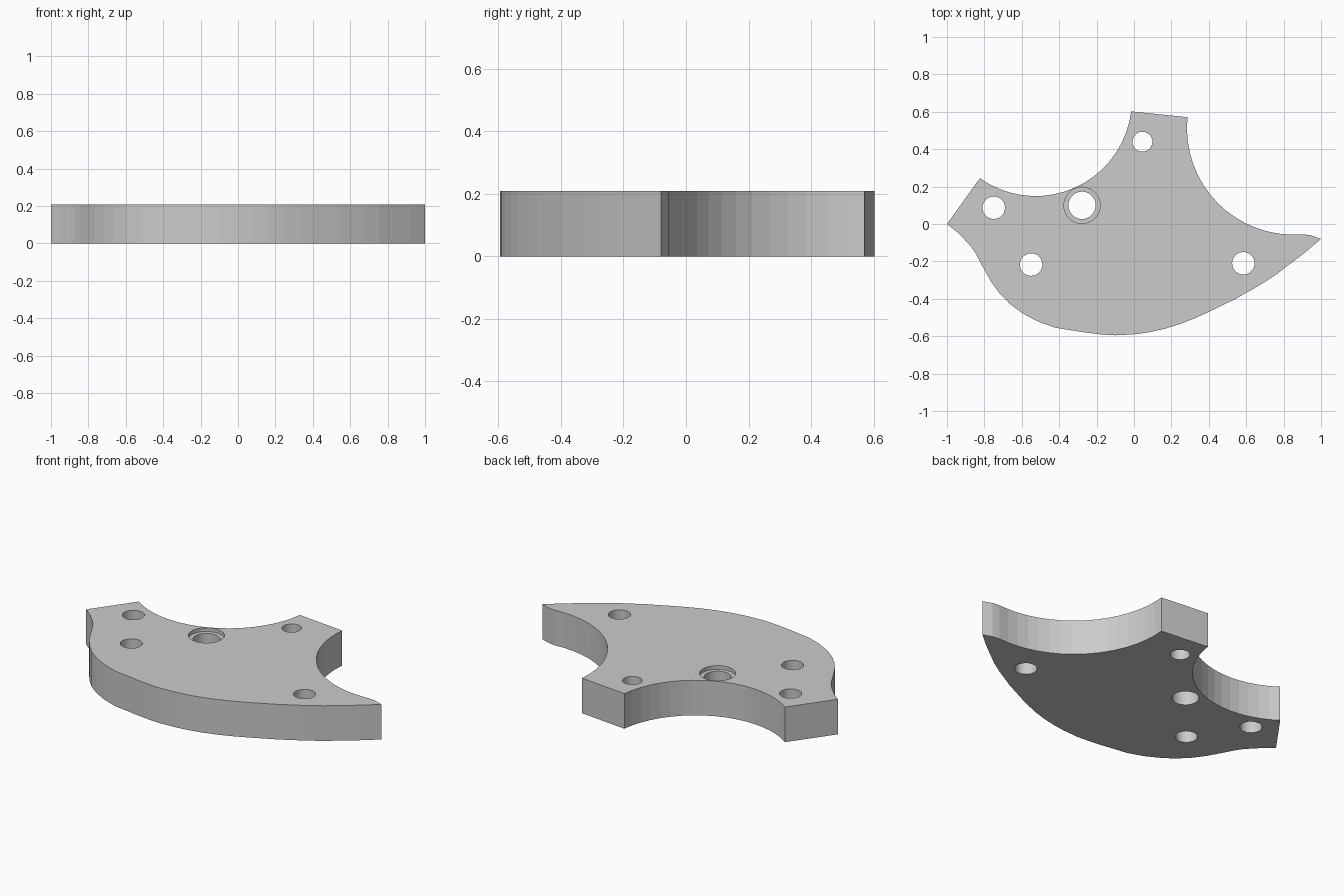
import bpy, bmesh, math
from mathutils import Vector

if "Cube" in bpy.data.objects:
    bpy.data.objects.remove(bpy.data.objects["Cube"])

H = 0.209  # plate thickness


def arc(center, start, end, n):
    """Counter-clockwise arc from start to end, radius blended between both ends."""
    c, s, e = Vector(center), Vector(start) - Vector(center), Vector(end) - Vector(center)
    a0, a1 = math.atan2(s.y, s.x), math.atan2(e.y, e.x)
    if a1 < a0:
        a1 += 2 * math.pi
    pts = []
    for i in range(n + 1):
        t = i / n
        a, r = a0 + (a1 - a0) * t, s.length + (e.length - s.length) * t
        pts.append((c.x + r * math.cos(a), c.y + r * math.sin(a)))
    return pts


def prism(name, pts, z0, z1):
    """Closed solid from a flat outline."""
    bm = bmesh.new()
    face = bm.faces.new([bm.verts.new((x, y, z0)) for x, y in pts])
    ext = bmesh.ops.extrude_face_region(bm, geom=[face])
    top = [v for v in ext["geom"] if isinstance(v, bmesh.types.BMVert)]
    bmesh.ops.translate(bm, verts=top, vec=(0, 0, z1 - z0))
    bmesh.ops.recalc_face_normals(bm, faces=bm.faces)
    mesh = bpy.data.meshes.new(name)
    bm.to_mesh(mesh)
    bm.free()
    obj = bpy.data.objects.new(name, mesh)
    bpy.context.collection.objects.link(obj)
    return obj


def drill(plate, x, y, r, z0=-0.1, z1=H + 0.1, n=40):
    """Cut a round hole and remove the cutter."""
    pts = [(x + r * math.cos(2 * math.pi * i / n), y + r * math.sin(2 * math.pi * i / n))
           for i in range(n)]
    cutter = prism("hole_cutter", pts, z0, z1)
    cutter.hide_render = True
    mod = plate.modifiers.new("hole", 'BOOLEAN')
    mod.operation, mod.solver, mod.object = 'DIFFERENCE', 'EXACT', cutter
    bpy.context.view_layer.objects.active = plate
    bpy.ops.object.modifier_apply(modifier=mod.name)
    bpy.data.objects.remove(cutter)


# Plate outline: left scallop, top tab, right scallop, then the bowed lower edge
left_scallop = arc((-0.53, 0.662), (-0.824, 0.245), (-0.015, 0.602), 18)
right_scallop = arc((0.853, 0.512), (0.286, 0.571), (0.90, -0.055), 16)
lower_edge = [(0.945, -0.06), (1, -0.08), (0.92, -0.148), (0.834, -0.214), (0.755, -0.274),
              (0.674, -0.326), (0.54, -0.402), (0.40, -0.47), (0.325, -0.504), (0.246, -0.535),
              (0.165, -0.56), (0.085, -0.578), (0, -0.59), (-0.10, -0.595), (-0.18, -0.59),
              (-0.26, -0.58), (-0.42, -0.555), (-0.515, -0.521), (-0.60, -0.475),
              (-0.665, -0.426), (-0.72, -0.369), (-0.764, -0.309), (-0.80, -0.245),
              (-0.845, -0.16), (-0.87, -0.123), (-0.904, -0.085), (-0.945, -0.044), (-1, 0)]
plate = prism("mounting_plate", left_scallop + right_scallop + lower_edge, 0, H)

# Bolt holes
for x, y, r in [(0.045, 0.44, 0.053), (-0.75, 0.087, 0.06), (-0.55, -0.217, 0.06),
                (0.585, -0.21, 0.06), (-0.278, 0.1, 0.073)]:
    drill(plate, x, y, r)

# Shallow counterbore around the large hole
drill(plate, -0.278, 0.1, 0.097, z0=H - 0.022)
